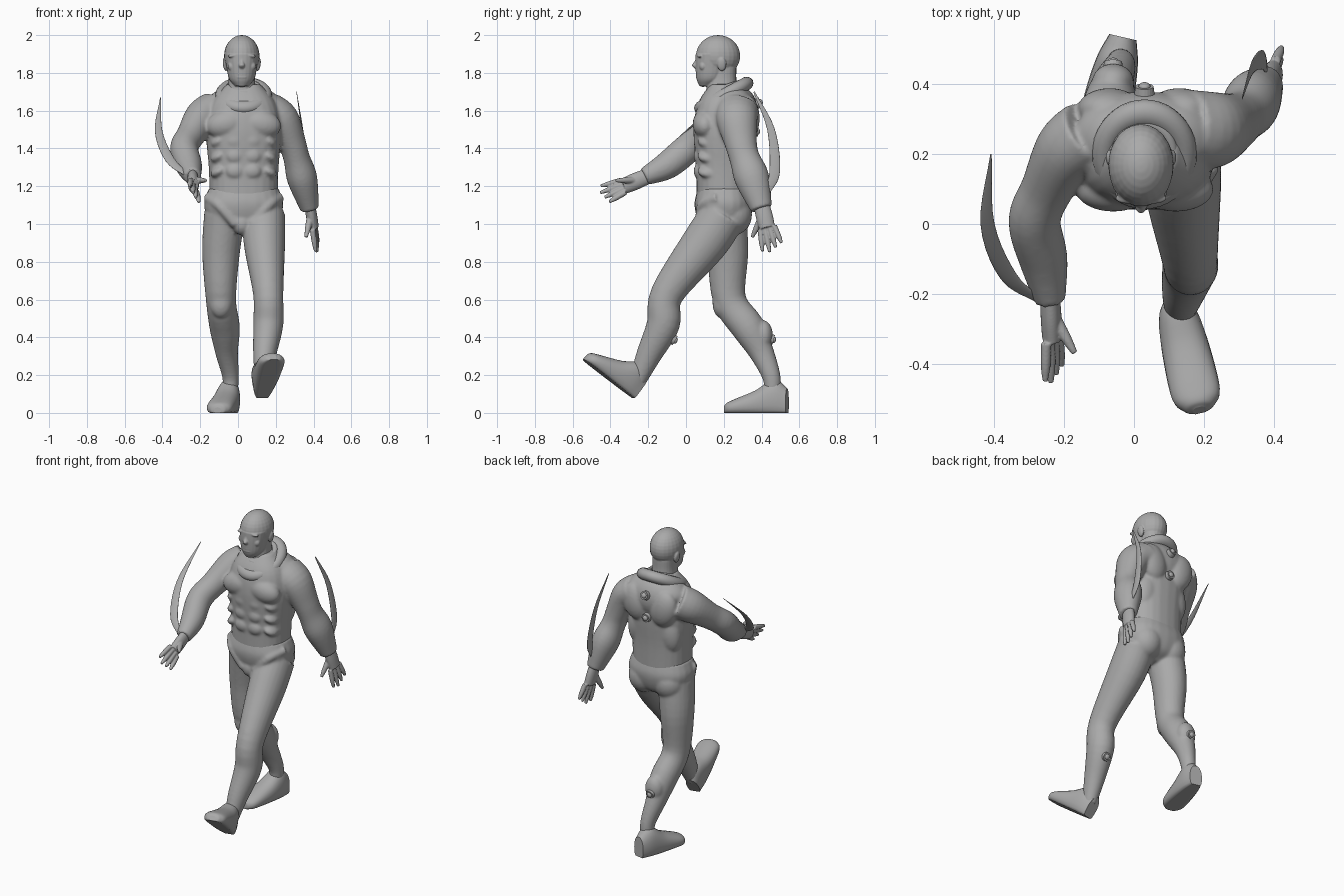
import bpy, bmesh
from math import sin, cos, pi, radians, copysign
from mathutils import Vector, Matrix

default_cube = bpy.data.objects.get("Cube")
if default_cube:
    bpy.data.objects.remove(default_cube)

shade = (.4, .4, .4, 1)
grey = bpy.data.materials.new("plain grey")
grey.use_nodes = True
grey.diffuse_color = shade
grey.node_tree.nodes["Principled BSDF"].inputs["Base Color"].default_value = shade

ACROSS, BACK, UP = Vector((1, 0, 0)), Vector((0, 1, 0)), Vector((0, 0, 1))


def loft(bm, rings, frame=None, sole=-1, power=1, steps=5, sides=24):
    """Skin a smooth path of elliptical rings: x, y, z, half width, half depth."""
    points = [Vector(ring) for ring in rings]
    points = [points[0] * 2 - points[1]] + points + [points[-1] * 2 - points[-2]]
    path = []
    for before, start, end, after in zip(points, points[1:], points[2:], points[3:]):
        leave, arrive = (end - before) / 2, (after - start) / 2
        for step in range(steps):
            t = step / steps
            ease = t * t * (3 - 2 * t)
            path.append(start.lerp(end, ease) + leave * t * (1 - t) ** 2 - arrive * t * t * (1 - t))
    path.append(points[-2])
    loops = []
    for index, ring in enumerate(path):
        centre = Vector(ring[:3])
        if frame:
            wide, deep = frame
        else:
            ahead = Vector(path[min(index + 1, len(path) - 1)][:3])
            along = (ahead - Vector(path[max(index - 1, 0)][:3])).normalized()
            wide = (ACROSS - along * along.x).normalized()
            deep = along.cross(wide)
        loop = []
        for side in range(sides):
            angle = 2 * pi * side / sides
            c, s = (copysign(abs(value) ** power, value) for value in (cos(angle), sin(angle)))
            loop.append(bm.verts.new(centre + wide * c * ring[3] + deep * max(s, sole) * ring[4]))
        loops.append(loop)
    for lower, upper in zip(loops, loops[1:]):
        for side in range(sides):
            after = (side + 1) % sides
            bm.faces.new((lower[side], lower[after], upper[after], upper[side])).smooth = True
    bm.faces.new(loops[0])
    bm.faces.new(loops[-1])


def limb(bm, joints, depth=1, **options):
    """Loft through joints given as x, y, z, radius."""
    loft(bm, [(x, y, z, radius, radius * depth) for x, y, z, radius in joints], **options)


def column(bm, x, y, rings, depth):
    """Loft straight up through rings given as height, half width."""
    limb(bm, [(x, y, z, width) for z, width in rings], depth, frame=(ACROSS, BACK), power=.85)


def blob(bm, centre, radii, tilt=0):
    matrix = (Matrix.Translation(centre) @ Matrix.Rotation(radians(tilt), 4, 'Y')
              @ Matrix.Diagonal((*radii, 1)))
    bmesh.ops.create_uvsphere(bm, u_segments=24, v_segments=16, radius=1, matrix=matrix)


def pair(bm, centre, offset, radii, tilt=0):
    """Place one blob on each side of a centre point."""
    for side in (-1, 1):
        blob(bm, Vector(centre) + ACROSS * side * offset, radii, side * tilt)


def finish(name, bm, voxel=0, soft=3):
    """Turn a bmesh into an object; a voxel size welds its masses into one skin."""
    bmesh.ops.recalc_face_normals(bm, faces=bm.faces[:])
    mesh = bpy.data.meshes.new(name)
    bm.to_mesh(mesh)
    bm.free()
    mesh.materials.append(grey)
    obj = bpy.data.objects.new(name, mesh)
    bpy.context.collection.objects.link(obj)
    if voxel:
        weld = obj.modifiers.new("weld", 'REMESH')
        weld.mode = 'VOXEL'
        weld.voxel_size = voxel
        weld.use_smooth_shade = True
        soften = obj.modifiers.new("soften", 'SMOOTH')
        soften.iterations = soft


# Shirt: torso with chest, stomach, shoulder blade, flank and spine muscles
bm = bmesh.new()
middle, spine = .03, .2
column(bm, middle, spine, [(1.13, .18), (1.3, .185), (1.5, .2), (1.64, .17), (1.74, .09)], depth=.8)
pair(bm, (middle, .1, 1.53), .09, (.11, .065, .075), tilt=12)
for row in range(3):
    height = 1.44 - row * .08
    pair(bm, (middle, .07, height), .045, (.05, .03, .042))
    pair(bm, (middle, .12, height), .13, (.05, .06, .03), tilt=30)
blob(bm, (middle, .28, 1.6), (.19, .1, .13))
pair(bm, (middle, .33, 1.56), .1, (.09, .06, .12), tilt=15)
pair(bm, (middle, .28, 1.4), .1, (.08, .06, .14), tilt=-12)
pair(bm, (middle, .28, 1.24), .05, (.04, .04, .14))
pair(bm, (middle, .25, 1.66), .1, (.11, .09, .06), tilt=25)
# Sleeves, shoulder to wrist
limb(bm, [(.16, .27, 1.6, .1), (.23, .27, 1.55, .095), (.285, .29, 1.43, .075), (.31, .31, 1.35, .07),
          (.34, .35, 1.24, .08), (.38, .4, 1.08, .05)], depth=1.15)
limb(bm, [(-.13, .26, 1.6, .1), (-.19, .21, 1.56, .095), (-.25, .1, 1.47, .075), (-.285, .01, 1.4, .075),
          (-.26, -.1, 1.31, .07), (-.24, -.22, 1.25, .045)], depth=1.05)
finish("shirt", bm, voxel=.008, soft=8)

# Collar rolls, sloping down to the front
for name, height, major, minor, tilt in (("hood_collar", 1.68, .115, .036, 28), ("neck_band", 1.72, .08, .016, 18)):
    bpy.ops.mesh.primitive_torus_add(location=(middle, spine, height), rotation=(radians(tilt), 0, 0),
                                     major_radius=major, minor_radius=minor,
                                     major_segments=40, minor_segments=14)
    collar = bpy.context.object
    collar.name = name
    collar.scale.y = 1.15
    collar.data.materials.append(grey)
    bpy.ops.object.shade_smooth()

# Trousers: hips, seat, hip folds and striding legs
bm = bmesh.new()
column(bm, middle, spine, [(1.19, .185), (1.1, .21), (1, .17), (.95, .07)], depth=.74)
pair(bm, (middle, .25, 1.05), .09, (.1, .1, .11))
blob(bm, (.02, .1, 1), (.05, .05, .06))
for side in (-1, 1):
    limb(bm, [(middle + side * out, y, z, .03) for out, y, z in ((.19, .17, 1.14), (.13, .09, 1.1), (.04, .08, 1))])
limb(bm, [(.14, .2, 1.05, .11), (.14, .1, .9, .11), (.16, -.1, .63, .08),
          (.16, -.12, .47, .08), (.14, -.2, .3, .06), (.13, -.26, .16, .04)], depth=1.1)
limb(bm, [(-.07, .2, 1.05, .11), (-.09, .22, .85, .1), (-.09, .23, .6, .08),
          (-.07, .33, .45, .08), (-.06, .4, .32, .06), (-.04, .45, .2, .045), (-.04, .46, .12, .04)], depth=1.1)
# Knee caps and calf muscles
for spot in ((.16, -.12, .66), (-.09, .19, .58), (.16, -.11, .45), (-.06, .41, .41)):
    blob(bm, spot, (.06, .05, .08))
finish("trousers", bm, voxel=.008, soft=8)


def shoe(name, place, yaw, pitch=0):
    """Flat-soled shoe from heel to toe: distance, height, half width."""
    bm = bmesh.new()
    outline = [(.17, .13, .04), (.1, .18, .06), (0, .12, .07), (-.12, .07, .07), (-.16, .05, .045), (-.17, .03, .02)]
    loft(bm, [(0, y, top * .4, width, top * .6) for y, top, width in outline],
         frame=(ACROSS, UP), sole=-2 / 3, power=.9)
    bm.transform(Matrix.Translation(place) @ Matrix.Rotation(radians(yaw), 4, 'Z')
                 @ Matrix.Rotation(radians(pitch), 4, 'X'))
    finish(name, bm)


shoe("left_shoe", (.16, -.41, .18), yaw=13, pitch=-37)
shoe("right_shoe", (-.07, .37, 0), yaw=-13)

# Head: skull, neck, jaw and face
bm = bmesh.new()
middle = .02
blob(bm, (middle, .17, 1.89), (.094, .117, .11))
column(bm, middle, .19, [(1.68, .08), (1.76, .07), (1.83, .07)], depth=1.1)
limb(bm, [(middle, y, z, width) for y, z, width in ((.11, 1.73, .035), (.13, 1.77, .068), (.14, 1.84, .082), (.15, 1.9, .09))],
     depth=1.1, frame=(ACROSS, BACK))
# Nose, brows, cheeks, ears, lips and chin
limb(bm, [(middle, .065, 1.89, .01), (middle, .055, 1.86, .01), (middle, .047, 1.84, .016), (middle, .06, 1.82, .01)],
     frame=(ACROSS, BACK))
pair(bm, (middle, .074, 1.893), .035, (.04, .016, .01), tilt=10)
pair(bm, (middle, .09, 1.835), .05, (.025, .02, .025), tilt=15)
pair(bm, (middle, .19, 1.845), .088, (.012, .024, .036), tilt=8)
for height in (1.777, 1.792):
    blob(bm, (middle, .062, height), (.028, .01, .006))
blob(bm, (middle, .09, 1.745), (.026, .02, .02))
finish("head", bm, voxel=.004)


def hand(name, wrist, knuckles, fan, thumb):
    """Flat palm, four fingers fanned evenly, and a thumb."""
    bm = bmesh.new()
    wrist, knuckles, fan, thumb = map(Vector, (wrist, knuckles, fan, thumb))
    forward = (knuckles - wrist).normalized()
    limb(bm, [(*wrist, .028), (*wrist.lerp(knuckles, .5), .03), (*knuckles, .028)], depth=1.5)
    for finger in range(4):
        shift = fan * (finger - 1.5)
        base = knuckles + shift * .7
        tip = knuckles + shift + forward * (.13 - .015 * abs(finger - 1))
        limb(bm, [(*base, .015), (*base.lerp(tip, .6), .014), (*tip, .008)], sides=12)
    root = wrist.lerp(knuckles, .35)
    limb(bm, [(*root, .02), (*root.lerp(thumb, .6), .016), (*thumb, .009)], sides=12)
    finish(name, bm, voxel=.004)


hand("right_hand", (-.24, -.21, 1.25), (-.235, -.33, 1.2), fan=(.016, .01, -.03), thumb=(-.17, -.37, 1.23))
hand("left_hand", (.38, .4, 1.1), (.4, .43, .98), fan=(.005, .035, .01), thumb=(.36, .35, .93))

# Curved forearm blades, tip first
bm = bmesh.new()
limb(bm, [(-.41, .2, 1.67, .002), (-.42, 0, 1.49, .02), (-.36, -.15, 1.34, .025), (-.27, -.22, 1.26, .012)], depth=.25)
finish("right_blade", bm)
bm = bmesh.new()
limb(bm, [(.31, .36, 1.7, .001), (.34, .45, 1.5, .005), (.37, .47, 1.28, .007), (.38, .43, 1.17, .004)], depth=4)
finish("left_blade", bm)

# Round studs on the back and calves
for name, spot, pitch in (("upper_back_stud", (.03, .38, 1.64), 20), ("lower_back_stud", (.03, .365, 1.49), 0),
                          ("left_calf_stud", (.16, -.07, .39), -30), ("right_calf_stud", (-.06, .45, .39), -15)):
    bm = bmesh.new()
    bmesh.ops.create_cone(bm, cap_ends=True, segments=20, radius1=.03, radius2=.026, depth=.03)
    blob(bm, UP * .015, (.017, .017, .012))
    bm.transform(Matrix.Translation(spot) @ Matrix.Rotation(radians(pitch - 90), 4, 'X'))
    finish(name, bm)
